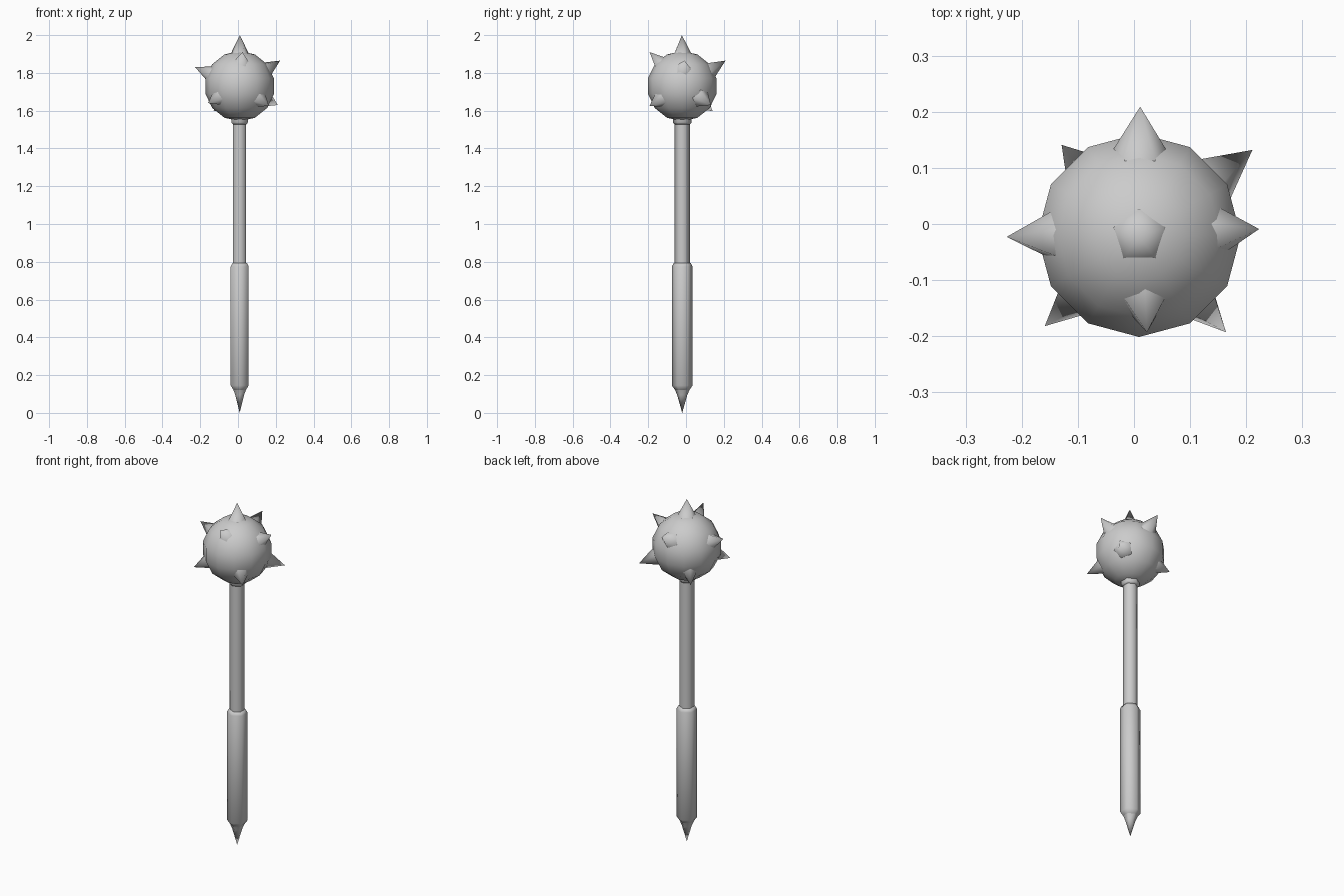
import bpy, bmesh, math
from mathutils import Vector

cube = bpy.data.objects.get("Cube")
if cube:
    bpy.data.objects.remove(cube, do_unlink=True)

AXIS = Vector((0.009, -0.02, 0))
HEAD = AXIS + Vector((0, 0, 1.73))
HEAD_RADIUS = 0.186

steel = bpy.data.materials.new("grey steel")
steel.use_nodes = True
GREY = (0.6, 0.6, 0.6, 1)
steel.diffuse_color = GREY
steel.node_tree.nodes["Principled BSDF"].inputs["Base Color"].default_value = GREY


def finish(obj, name, angle):
    obj.name = name
    obj.data.materials.append(steel)
    bpy.ops.object.select_all(action='DESELECT')
    obj.select_set(True)
    bpy.context.view_layer.objects.active = obj
    bpy.ops.object.shade_smooth_by_angle(angle=math.radians(angle))


def lathe(name, profile, sides=6, angle=30):
    """Turn (radius, height) pairs into a capped six-sided part with corners on y."""
    bm = bmesh.new()
    rings = []
    for r, z in profile:
        ring = []
        for i in range(sides):
            a = math.pi / 2 + math.tau * i / sides
            ring.append(bm.verts.new(AXIS + Vector((r * math.cos(a), r * math.sin(a), z))))
        rings.append(ring)
    for low, high in zip(rings, rings[1:]):
        for i in range(sides):
            j = (i + 1) % sides
            bm.faces.new((low[i], low[j], high[j], high[i]))
    bm.faces.new(rings[0][::-1])
    bm.faces.new(rings[-1])
    bmesh.ops.remove_doubles(bm, verts=bm.verts, dist=0.0005)
    bmesh.ops.recalc_face_normals(bm, faces=bm.faces)
    mesh = bpy.data.meshes.new(name)
    bm.to_mesh(mesh)
    bm.free()
    obj = bpy.data.objects.new(name, mesh)
    bpy.context.collection.objects.link(obj)
    finish(obj, name, angle)


def spike(name, tip, base_radius=0.06, length=0.118):
    """Five-sided cone pointing from the head centre out to its tip."""
    tip = Vector(tip)
    out = (tip - HEAD).normalized()
    bpy.ops.mesh.primitive_cone_add(vertices=5, radius1=base_radius, depth=length,
                                    location=tip - out * length / 2)
    obj = bpy.context.object
    obj.rotation_mode = 'QUATERNION'
    obj.rotation_quaternion = Vector((0, 0, 1)).rotation_difference(out)
    finish(obj, name, 75)


# Handle parts
lathe("shaft", [(0.04, 0.77), (0.04, 1.56)], angle=65)
lathe("grip", [(0.03, 0.11), (0.055, 0.145), (0.055, 0.775), (0.045, 0.793)], angle=65)
lathe("bottom_point", [(0.0001, 0), (0.027, 0.095), (0.042, 0.13)], angle=65)
lathe("collar", [(0.042, 1.528), (0.05, 1.537), (0.05, 1.575)], angle=65)

# Round head
bpy.ops.mesh.primitive_uv_sphere_add(segments=12, ring_count=7, radius=HEAD_RADIUS, location=HEAD)
finish(bpy.context.object, "head", 60)

# Spikes: one on top, four upper, four lower
TIPS = {
    "top_spike": (0.01, -0.022, 2.0),
    "upper_right_spike": (-0.227, -0.023, 1.83),
    "upper_left_spike": (0.223, -0.009, 1.865),
    "upper_front_spike": (0.023, -0.193, 1.91),
    "upper_back_spike": (0.011, 0.209, 1.865),
    "lower_back_right_spike": (-0.129, 0.141, 1.597),
    "lower_back_left_spike": (0.211, 0.132, 1.63),
    "lower_front_right_spike": (-0.159, -0.182, 1.64),
    "lower_front_left_spike": (0.164, -0.193, 1.625),
}
for name, tip in TIPS.items():
    spike(name, tip)
